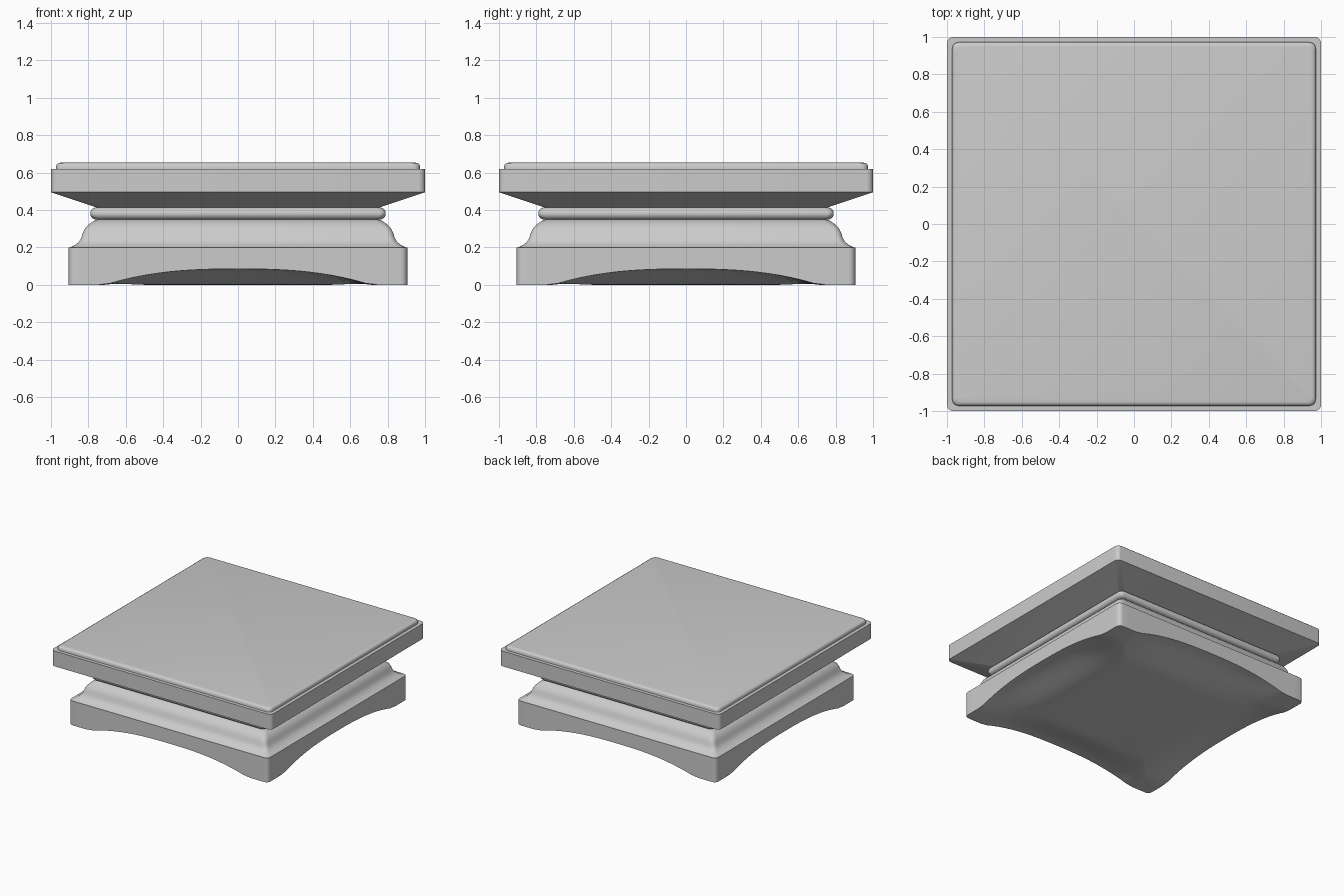
import bpy, bmesh, math

if "Cube" in bpy.data.objects:
    bpy.data.objects.remove(bpy.data.objects["Cube"])


def ring(half, z, radius=0.035, side=1):
    # Rounded square outline; each straight side is split into `side` pieces
    pts = []
    c = half - radius
    for q in range(4):
        turn = q * math.pi / 2
        local = [(c + radius * math.cos(a), c + radius * math.sin(a))
                 for a in (i * math.pi / 12 for i in range(7))]
        local += [(c - 2 * c * i / side, half) for i in range(1, side)]
        for x, y in local:
            px = x * math.cos(turn) - y * math.sin(turn)
            py = x * math.sin(turn) + y * math.cos(turn)
            pts.append((px, py, z(px, py) if callable(z) else z))
    return pts


def loft(name, rings, angle=35):
    bm = bmesh.new()
    loops = [[bm.verts.new(p) for p in r] for r in rings]
    n = len(loops[0])
    for a, b in zip(loops, loops[1:]):
        for i in range(n):
            j = (i + 1) % n
            bm.faces.new((a[i], a[j], b[j], b[i]))
    bm.faces.new(loops[0][::-1])
    bm.faces.new(loops[-1])
    bmesh.ops.recalc_face_normals(bm, faces=bm.faces[:])
    mesh = bpy.data.meshes.new(name)
    bm.to_mesh(mesh)
    bm.free()
    ob = bpy.data.objects.new(name, mesh)
    bpy.context.collection.objects.link(ob)
    bpy.ops.object.select_all(action='DESELECT')
    ob.select_set(True)
    bpy.context.view_layer.objects.active = ob
    bpy.ops.object.shade_smooth_by_angle(angle=math.radians(angle))
    return ob


# Underside: flat in the middle, rising to a shallow arch along each edge
def arch(t):
    return 0.085 * max(0.0, 1 - (abs(t) / 0.71) ** 2.6)


def rise(d):
    s = min(1.0, max(0.0, (abs(d) - 0.5) / 0.405))
    return s * s * (3 - 2 * s)


def under(x, y):
    return max(arch(x) * rise(y), arch(y) * rise(x))


# Plinth with arched lower edges
bottom = [ring(0.5 + 0.405 * i / 10, under, side=28) for i in range(11)]
loft("plinth", bottom + [ring(0.905, 0.2, side=28)])

# Curved moulding above the plinth
loft("moulding", [ring(h, z) for h, z in [
    (0.9, 0.198), (0.872, 0.212), (0.85, 0.23), (0.838, 0.25), (0.83, 0.277),
    (0.818, 0.302), (0.797, 0.324), (0.77, 0.342), (0.74, 0.352)]])

# Rounded band
band = [(0.76 + 0.03 * math.cos(a), 0.381 + 0.032 * math.sin(a))
        for a in (-math.pi / 2 + math.pi * i / 10 for i in range(11))]
loft("band", [ring(h, z) for h, z in band])

# Sloped cap slab
loft("cap_slab", [ring(h, z) for h, z in [
    (0.74, 0.408), (1.0, 0.495), (1.0, 0.62)]], 15)

# Thin top tile with softened edge
loft("top_tile", [ring(h, z) for h, z in [
    (0.972, 0.615), (0.972, 0.636), (0.968, 0.645), (0.96, 0.651), (0.95, 0.653)]])
